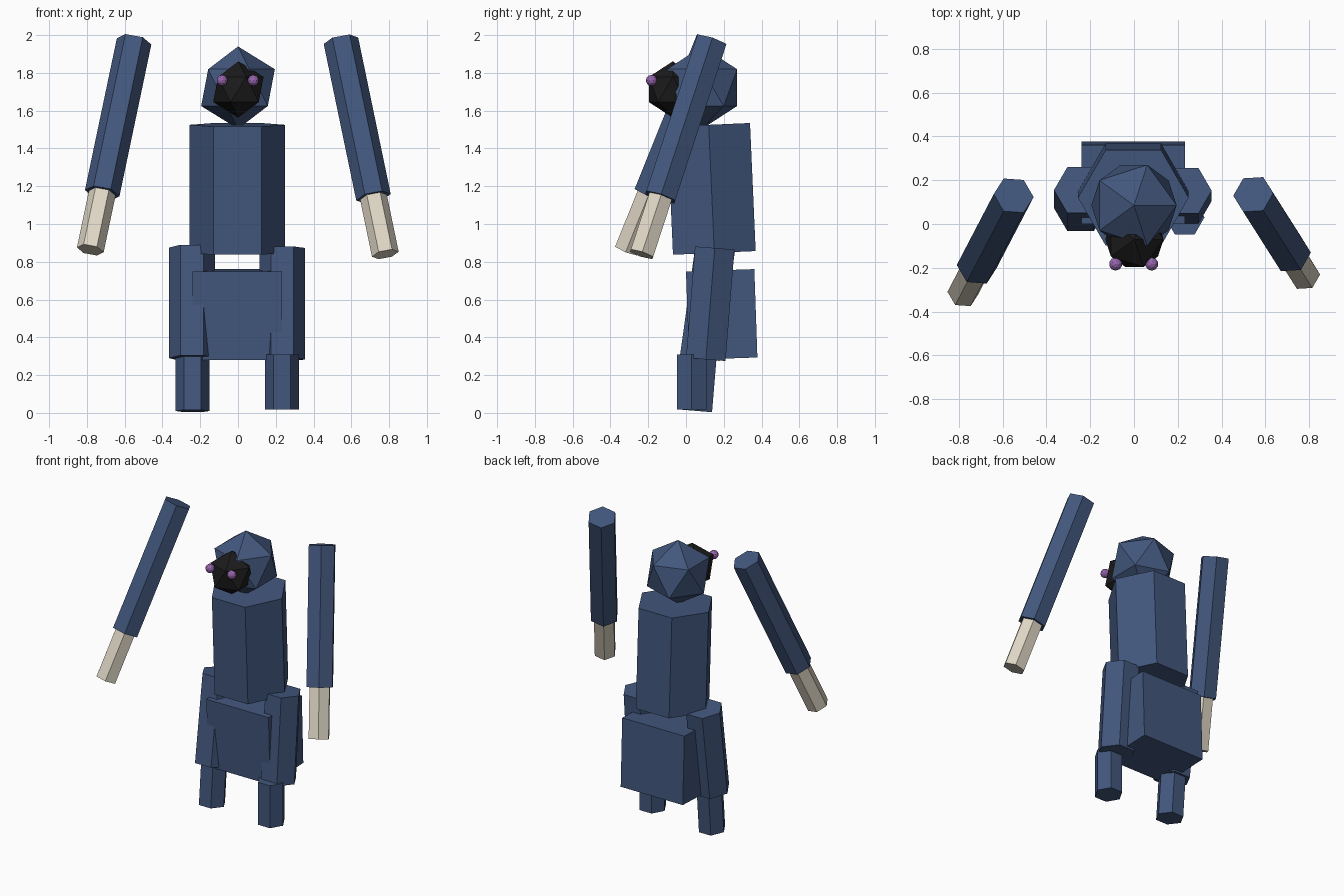
import bpy, bmesh, math
from mathutils import Vector, Matrix

if "Cube" in bpy.data.objects:
    bpy.data.objects.remove(bpy.data.objects["Cube"])


def material(name, rgb):
    m = bpy.data.materials.new(name)
    m.use_nodes = True
    m.diffuse_color = (*rgb, 1)
    m.node_tree.nodes["Principled BSDF"].inputs["Base Color"].default_value = (*rgb, 1)
    return m


BLUE = material("slate blue", (0.055, 0.095, 0.205))
BONE = material("bone", (0.74, 0.68, 0.56))
BLACK = material("soot black", (0.011, 0.011, 0.011))
PURPLE = material("purple", (0.3, 0.13, 0.42))


def add_object(name, bm, mat):
    bmesh.ops.recalc_face_normals(bm, faces=bm.faces[:])
    mesh = bpy.data.meshes.new(name)
    bm.to_mesh(mesh)
    bm.free()
    mesh.materials.append(mat)
    obj = bpy.data.objects.new(name, mesh)
    bpy.context.collection.objects.link(obj)
    return obj


def hex_prism(name, bottom, top, radius, mat):
    """Six-sided bar between two points, with corners pointing along x."""
    bottom, top = Vector(bottom), Vector(top)
    axis = (top - bottom).normalized()
    side = Vector((1, 0, 0))
    side = (side - axis * side.dot(axis)).normalized()
    depth = axis.cross(side)
    bm = bmesh.new()
    rings = []
    for centre in (bottom, top):
        rings.append([bm.verts.new(centre + radius * (side * math.cos(k * math.pi / 3)
                                                      + depth * math.sin(k * math.pi / 3)))
                      for k in range(6)])
    for ring in rings:
        bm.faces.new(ring)
    for k in range(6):
        n = (k + 1) % 6
        bm.faces.new((rings[0][k], rings[0][n], rings[1][n], rings[1][k]))
    return add_object(name, bm, mat)


def ball(name, centre, radius, subdivisions, mat):
    bpy.ops.mesh.primitive_ico_sphere_add(subdivisions=subdivisions, radius=radius, location=centre)
    obj = bpy.context.object
    obj.name = name
    obj.data.materials.append(mat)
    return obj


# Torso and pelvis, both leaning slightly forward
hex_prism("torso", (-0.003, 0.15, 0.847), (-0.003, 0.12, 1.525), 0.253, BLUE)
bm = bmesh.new()
bmesh.ops.create_cube(bm, size=1)
bmesh.ops.scale(bm, vec=(0.472, 0.362, 0.468), verts=bm.verts)
pelvis = add_object("pelvis", bm, BLUE)
pelvis.matrix_world = Matrix.Translation((-0.004, 0.189, 0.521)) @ Matrix.Rotation(math.radians(2), 4, "X")

# Head, muzzle and eyes
ball("head", (0, 0.085, 1.722), 0.218, 1, BLUE)
ball("muzzle", (0.002, -0.07, 1.712), 0.149, 1, BLACK)
for side, x in (("left", 0.081), ("right", -0.084)):
    ball(side + "_eye", (x, -0.183, 1.76), 0.03, 2, PURPLE)

# Legs
hex_prism("left_upper_leg", (0.234, 0.105, 0.283), (0.234, 0.152, 0.873), 0.121, BLUE)
hex_prism("right_upper_leg", (-0.244, 0.073, 0.29), (-0.244, 0.155, 0.875), 0.122, BLUE)
hex_prism("left_lower_leg", (0.232, 0.03, 0.018), (0.232, 0.03, 0.31), 0.09, BLUE)
hex_prism("right_lower_leg", (-0.24, 0.06, 0.01), (-0.24, 0.085, 0.31), 0.09, BLUE)

# Detached arms, each a long sleeve with a thinner hand on the same line
arms = (("left", (0.545, 0.135, 1.97), (0.78, -0.235, 0.84), 0.733),
        ("right", (-0.55, 0.13, 1.967), (-0.782, -0.315, 0.863), 0.728))
for side, shoulder, tip, share in arms:
    wrist = Vector(shoulder).lerp(Vector(tip), share)
    hex_prism(side + "_arm", wrist, shoulder, 0.093, BLUE)
    hex_prism(side + "_hand", tip, Vector(shoulder).lerp(Vector(tip), share - 0.03), 0.072, BONE)
